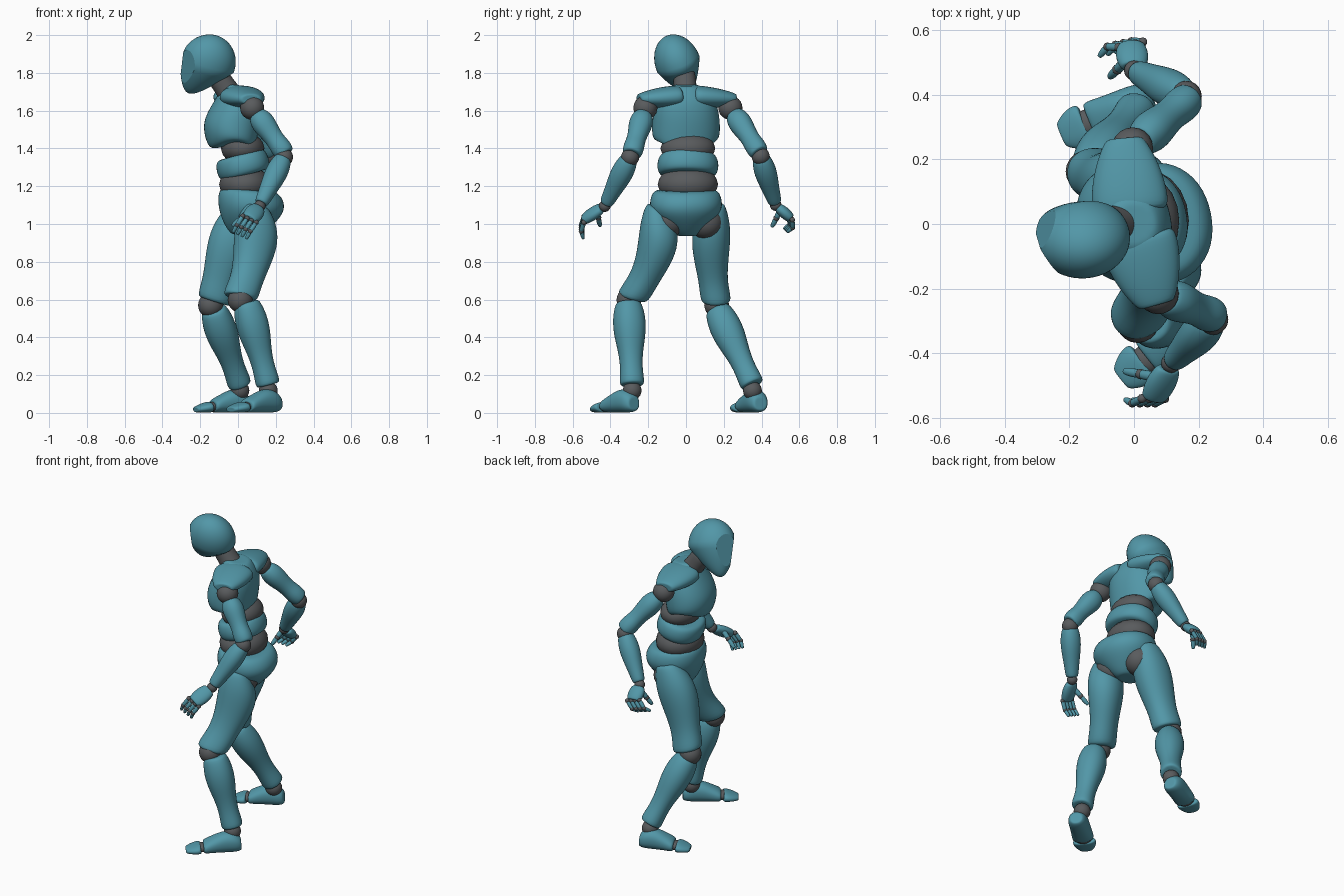
import bpy, bmesh, math
from mathutils import Vector, Matrix

if "Cube" in bpy.data.objects:
    bpy.data.objects.remove(bpy.data.objects["Cube"], do_unlink=True)


def material(name, rgb):
    mat = bpy.data.materials.new(name)
    mat.use_nodes = True
    mat.diffuse_color = (*rgb, 1)
    shader = next(node for node in mat.node_tree.nodes if node.type == "BSDF_PRINCIPLED")
    shader.inputs["Base Color"].default_value = (*rgb, 1)
    return mat


TEAL = material("teal shell", (.085, .31, .39))
GREY = material("grey joint", (.1, .105, .11))


def finish(bm, name, mat, subdiv=0):
    """Turn a bmesh into a smooth shaded object."""
    bmesh.ops.recalc_face_normals(bm, faces=bm.faces[:])
    for face in bm.faces:
        face.smooth = True
    mesh = bpy.data.meshes.new(name)
    bm.to_mesh(mesh)
    bm.free()
    mesh.materials.append(mat)
    obj = bpy.data.objects.new(name, mesh)
    bpy.context.scene.collection.objects.link(obj)
    if subdiv:
        mod = obj.modifiers.new("smooth", "SUBSURF")
        mod.levels = mod.render_levels = subdiv


def tube(name, stations, front, mat=TEAL, sides=12, subdiv=2, power=2.3, arch=0):
    """Loft rings of (centre, half width, half depth); arch lifts the first rim's sides."""
    axis = (stations[-1][0] - stations[0][0]).normalized()
    deep = Vector(front)
    deep = (deep - axis * deep.dot(axis)).normalized()
    wide = axis.cross(deep)
    caps = [(centre, w * .7, d * .7) for centre, w, d in (stations[0], stations[-1])]
    bm = bmesh.new()
    loops = []
    for centre, w, d in [caps[0], *stations, caps[1]]:
        lift = arch if len(loops) < 2 else 0
        loop = []
        for i in range(sides):
            angle = math.tau * i / sides
            c, s = math.cos(angle), math.sin(angle)
            swell = 1.04 / (abs(c) ** power + abs(s) ** power) ** (1 / power)
            offset = (wide * c * w + deep * s * d) * swell + axis * lift * c * c
            loop.append(bm.verts.new(centre + offset))
        loops.append(loop)
    for low, high in zip(loops, loops[1:]):
        for i in range(sides):
            j = (i + 1) % sides
            bm.faces.new((low[i], low[j], high[j], high[i]))
    bm.faces.new(loops[0])
    bm.faces.new(loops[-1])
    finish(bm, name, mat, subdiv)


def limb(name, start, end, radii, front=(-1, 0, 0), flat=1, control=None, **options):
    """Part with evenly spaced radii, bent towards an optional control point."""
    start, end = Vector(start), Vector(end)
    control = Vector(control) if control else start.lerp(end, .5)
    stations = []
    for i, radius in enumerate(radii):
        t = i / (len(radii) - 1)
        centre = start.lerp(control, t).lerp(control.lerp(end, t), t)
        stations.append((centre, radius, radius * flat))
    tube(name, stations, front, **options)


def ball(name, centre, size, detail=3):
    bm = bmesh.new()
    bmesh.ops.create_icosphere(bm, subdivisions=detail, radius=1)
    bmesh.ops.scale(bm, vec=size if isinstance(size, tuple) else [size] * 3, verts=bm.verts[:])
    bmesh.ops.translate(bm, vec=centre, verts=bm.verts[:])
    finish(bm, name, GREY)


# Head: egg tapered to the chin, with a planed face
up = Vector((.3, -.35, .88)).normalized()
ahead = Vector((-.9, .1, -.4))
ahead = (ahead - up * ahead.dot(up)).normalized()
side = ahead.cross(up)
bm = bmesh.new()
bmesh.ops.create_icosphere(bm, subdivisions=4, radius=1)
for vert in bm.verts:
    x, y, z = vert.co
    below = min(z, 0)
    taper = 1 + .4 * below
    vert.co = (x * .12 * taper, y * .147 * taper - .045 * below, z * (.16 - .03 * below))
for sign in (1, -1):
    normal = Vector((sign * .6, 1, -.2)).normalized()
    cut = bmesh.ops.bisect_plane(bm, geom=bm.verts[:] + bm.edges[:] + bm.faces[:],
                                 plane_co=normal * .118, plane_no=normal,
                                 clear_outer=True)
    rim = [e for e in cut["geom_cut"] if isinstance(e, bmesh.types.BMEdge)]
    bmesh.ops.edgeloop_fill(bm, edges=rim)
    for edge in rim:
        edge.smooth = False
turn = Matrix((side, ahead, up)).transposed().to_4x4()
bm.transform(Matrix.Translation((-.16, -.042, 1.85)) @ turn)
finish(bm, "head", TEAL)
limb("neck", (-.03, 0, 1.67), (-.12, -.01, 1.8), [.065, .058, .06], mat=GREY)

# Torso: each station is forward offset, height, half width, half depth
facing = (-.98, -.2, 0)
chest = [(-.035, 1.385, .16, .12), (-.04, 1.465, .18, .137), (-.035, 1.53, .18, .144),
         (-.015, 1.6, .172, .132), (.005, 1.67, .15, .108), (0, 1.735, .075, .075)]
pelvis = [(.06, 1.18, .17, .15), (.07, 1.13, .19, .175), (.07, 1.07, .19, .17),
          (.05, 1, .13, .13), (.04, .94, .06, .08)]
for name, rows, arch in (("chest", chest, .06), ("pelvis", pelvis, 0)):
    tube(name, [(Vector((x, 0, z)), w, d) for x, z, w, d in rows], facing, arch=arch)
limb("abdomen", (.04, .01, 1.258), (.01, .01, 1.368), [.148, .162, .16, .145], facing, .86)
ball("upper_waist", (.025, .01, 1.4), (.115, .145, .085))
ball("lower_waist", (.035, .01, 1.21), (.135, .16, .1))

# Legs: thigh is start, control, end; shin is start, end
legs = {
    "left": dict(front=(-.9, -.4, 0), hip=(.1, -.09, 1.02),
                 thigh=[(.1, -.15, 1.09), (.115, -.1, .855), (.01, -.285, .61)],
                 shin=[(.045, -.305, .585), (.16, -.285, .148)],
                 heel=(.215, -.275), toe=(-.04, -.48)),
    "right": dict(front=(-1, 0, 0), hip=(.05, .105, 1.01),
                  thigh=[(.035, .148, 1.1), (-.075, .11, .845), (-.125, .16, .59)],
                  shin=[(-.13, .165, .55), (.01, .352, .148)],
                  heel=(.055, .395), toe=(-.225, .275)),
}
# Foot profiles: share of length, centre height, half width, half height
foot = [(0, .05, .038, .038), (.1, .06, .055, .057), (.28, .066, .058, .064),
        (.5, .05, .06, .048), (.68, .035, .066, .034)]
toes = [(.73, .031, .068, .03), (.85, .026, .068, .025), (1, .017, .04, .015)]
for label, leg in legs.items():
    front = Vector(leg["front"])
    top, bend, low = leg["thigh"]
    shin_top, shin_end = map(Vector, leg["shin"])
    ball(label + "_hip", leg["hip"], .09)
    limb(label + "_thigh", top, low, [.06, .098, .102, .088, .074, .083], front, 1.15, bend)
    ball(label + "_knee", shin_top.lerp(Vector(low), .5) + front * .018, .066)
    limb(label + "_shin", shin_top, shin_end, [.068, .087, .082, .063, .056, .067], front)
    ball(label + "_ankle", shin_end - Vector((0, 0, .03)), .05)
    heel, toe = Vector((*leg["heel"], 0)), Vector((*leg["toe"], 0))
    for part, profile in (("foot", foot), ("toes", toes)):
        rows = [(heel.lerp(toe, t) + Vector((0, 0, z)), w, h) for t, z, w, h in profile]
        tube(f"{label}_{part}", rows, (0, 0, 1), power=2.6)
    ball(label + "_toe_joint", heel.lerp(toe, .705) + Vector((0, 0, .032)), (.045, .045, .027))

# Arms and hands
arms = {
    "left": dict(
        collar=(.01, -.04, 1.675), cap=(.07, -.25, 1.66), shoulder=(.075, -.215, 1.615),
        elbow=(.252, -.287, 1.37), wrist=(.115, -.43, 1.095), knuckle=(.06, -.54, 1.025),
        spread=(.75, 0, -.35), bend=(-.03, -.015, -.047), curl=(-.022, .012, -.04),
        thumb=(-.03, -.455, .99)),
    "right": dict(
        collar=(-.01, .04, 1.675), cap=(-.03, .265, 1.66), shoulder=(-.005, .235, 1.615),
        elbow=(.172, .39, 1.375), wrist=(0, .475, 1.1), knuckle=(-.01, .555, 1.03),
        spread=(.9, .2, -.2), bend=(-.035, .002, -.042), curl=(-.025, -.03, -.022),
        thumb=(-.075, .455, .985)),
}


def digit(name, root, middle, tip, radius):
    """Two finger bones with grey joints."""
    ball(name + "_knuckle", root, radius * 1.2, 2)
    ball(name + "_joint", middle, radius * 1.1, 2)
    limb(name + "_base", root, middle, [radius, radius * 1.1, radius], sides=8, subdiv=1)
    limb(name + "_tip", middle, tip, [radius * .9, radius, radius * .7], sides=8, subdiv=1)


for label, arm in arms.items():
    at = {key: Vector(value) for key, value in arm.items()}
    shoulder, elbow, wrist, knuckle = (at[k] for k in ("shoulder", "elbow", "wrist", "knuckle"))
    spread = at["spread"].normalized()
    limb(label + "_shoulder_cap", at["collar"], at["cap"], [.12, .115, .095, .06],
         (0, 0, 1), .5)
    ball(label + "_shoulder", shoulder, .064)
    limb(label + "_upper_arm", shoulder.lerp(elbow, .14), elbow,
         [.048, .063, .06, .052, .049, .056, .05])
    ball(label + "_elbow", elbow.lerp(wrist, .06), .048)
    limb(label + "_forearm", elbow.lerp(wrist, .08), elbow.lerp(wrist, .95),
         [.045, .058, .058, .05, .042, .036])
    ball(label + "_wrist", wrist, .031)
    limb(label + "_palm", wrist.lerp(knuckle, .15), knuckle, [.024, .03, .03, .025],
         spread, 1.65)
    for i in range(4):
        root = knuckle + spread * .026 * (i - 1.5)
        middle = root + at["bend"]
        digit(f"{label}_finger_{i + 1}", root, middle, middle + at["curl"], .012)
    root = wrist.lerp(knuckle, .4) - spread * .025
    digit(label + "_thumb", root, root.lerp(at["thumb"], .5), at["thumb"], .015)
